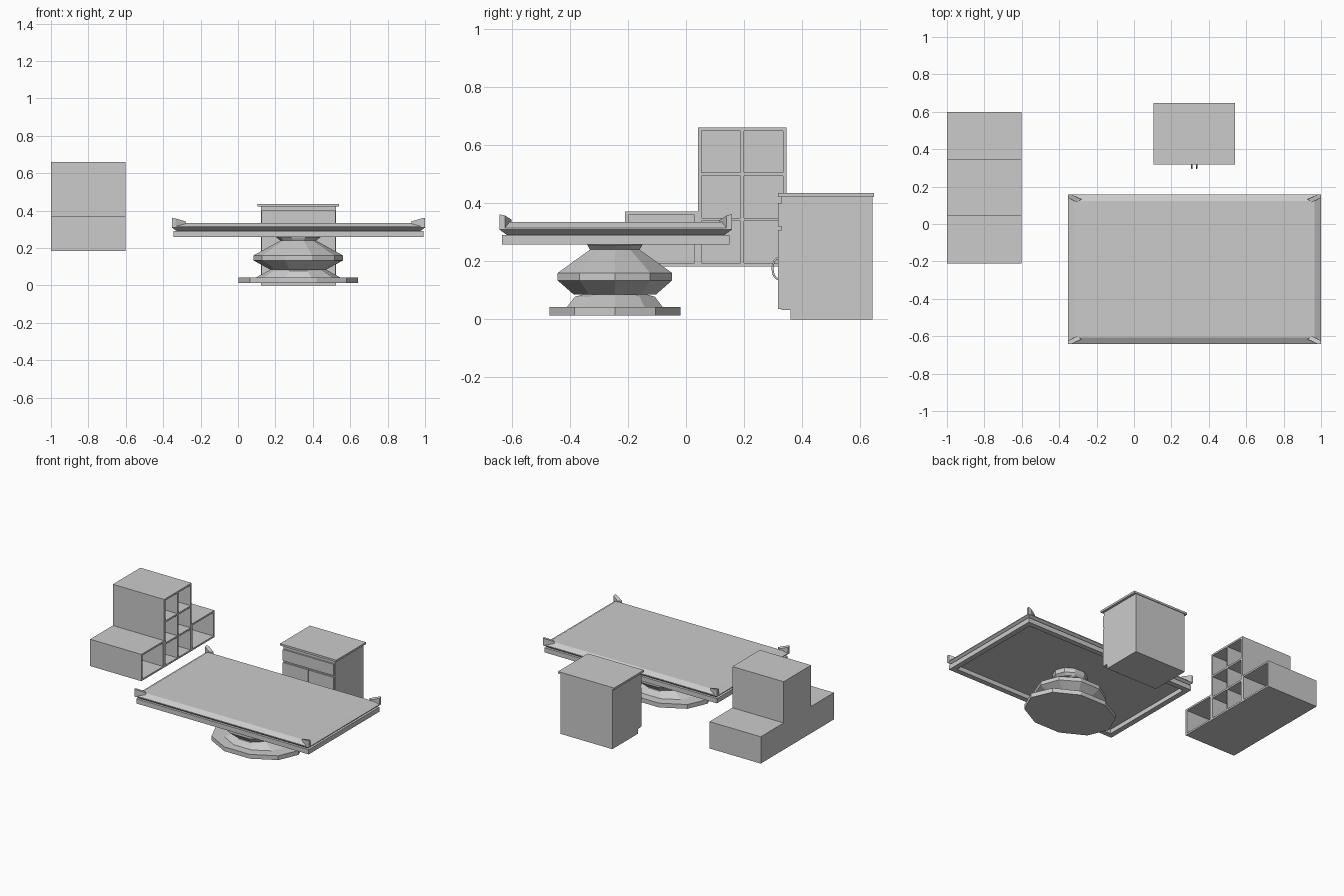
import bpy, bmesh, math

if "Cube" in bpy.data.objects:
    bpy.data.objects.remove(bpy.data.objects["Cube"])


def finish(name, bm):
    bmesh.ops.recalc_face_normals(bm, faces=bm.faces)
    me = bpy.data.meshes.new(name)
    bm.to_mesh(me)
    bm.free()
    ob = bpy.data.objects.new(name, me)
    bpy.context.collection.objects.link(ob)
    return ob


def loft(name, rings):
    """Skin a stack of equal-sized point rings and cap both ends."""
    bm = bmesh.new()
    vs = [[bm.verts.new(p) for p in r] for r in rings]
    n = len(rings[0])
    for a, b in zip(vs, vs[1:]):
        for i in range(n):
            j = (i + 1) % n
            bm.faces.new((a[i], a[j], b[j], b[i]))
    bm.faces.new(vs[0])
    bm.faces.new(vs[-1])
    return finish(name, bm)


def boxes(name, items):
    """One object from (x0, x1, y0, y1, z0, z1) boxes."""
    bm = bmesh.new()
    for x0, x1, y0, y1, z0, z1 in items:
        vs = bmesh.ops.create_cube(bm, size=1)['verts']
        for v in vs:
            v.co.x = x1 if v.co.x > 0 else x0
            v.co.y = y1 if v.co.y > 0 else y0
            v.co.z = z1 if v.co.z > 0 else z0
    return finish(name, bm)


# Table top: bevelled slab, groove and hollow lower frame
X0, X1, Y0, Y1 = -0.353, 1.0, -0.642, 0.158


def rect(inset, z):
    a, b, c, d = X0 + inset, X1 - inset, Y0 + inset, Y1 - inset
    return [(a, c, z), (b, c, z), (b, d, z), (a, d, z)]


loft("table_top", [rect(i, z) for i, z in [
    (0.035, 0.335), (0, 0.315), (0, 0.309), (0.025, 0.291),
    (0.008, 0.291), (0.008, 0.258), (0.045, 0.258), (0.045, 0.288)]])

# Corner fins, mirrored to the four corners
plan = [(0, 0.018), (0, 0), (0.018, 0), (0.072, 0.026), (0.05, 0.042)]
tops = [0.358, 0.362, 0.358, 0.343, 0.343]
for cx, sx, side in ((X0, 1, "left"), (X1, -1, "right")):
    for cy, sy, end in ((Y0, 1, "front"), (Y1, -1, "back")):
        pts = [(cx + sx * x, cy + sy * y) for x, y in plan]
        loft(f"corner_fin_{end}_{side}", [
            [(x, y, 0.31) for x, y in pts],
            [(x, y, z) for (x, y), z in zip(pts, tops)]])

# Ten-sided oval pedestal: (z, half width x, half width y)
profile = [(0.013, 0.32, 0.237), (0.043, 0.32, 0.237), (0.043, 0.225, 0.173),
           (0.078, 0.16, 0.145), (0.09, 0.14, 0.10), (0.085, 0.15, 0.148),
           (0.134, 0.24, 0.207), (0.16, 0.24, 0.207), (0.24, 0.095, 0.09),
           (0.257, 0.118, 0.1), (0.288, 0.118, 0.1)]
loft("pedestal", [[(0.322 + a * math.cos(k * math.pi / 5),
                    -0.245 + b * math.sin(k * math.pi / 5), z)
                   for k in range(10)] for z, a, b in profile])

# Cabinet body, plinth and top board
boxes("cabinet_body", [(0.122, 0.523, 0.328, 0.642, 0.033, 0.421)])
boxes("cabinet_plinth", [(0.122, 0.523, 0.36, 0.642, 0, 0.033)])
boxes("cabinet_top", [(0.105, 0.54, 0.317, 0.647, 0.421, 0.435)])
boxes("cabinet_drawer", [(0.125, 0.52, 0.317, 0.328, 0.32, 0.40)])
boxes("cabinet_doors", [(0.125, 0.321, 0.317, 0.328, 0.035, 0.308),
                        (0.324, 0.52, 0.317, 0.328, 0.035, 0.308)])

# Curved door handles
for x, side in ((0.31, "left"), (0.335, "right")):
    cu = bpy.data.curves.new("door_handle_" + side, 'CURVE')
    cu.dimensions = '3D'
    cu.bevel_depth = 0.004
    cu.bevel_resolution = 1
    cu.use_fill_caps = True
    sp = cu.splines.new('POLY')
    sp.points.add(8)
    for k, p in enumerate(sp.points):
        t = math.pi * k / 8
        p.co = (x, 0.318 - 0.02 * math.sin(t), 0.175 + 0.036 * math.cos(t), 1)
    bpy.context.collection.objects.link(
        bpy.data.objects.new("door_handle_" + side, cu))

# Stepped cubby shelf opening to +x: each unit is a back, frame and dividers
SX0, SX1, T = -1.0, -0.602, 0.012


def cubby(name, y0, y1, z0, z1, cols=1, rows=1):
    parts = [(SX0, SX0 + T, y0, y1, z0, z1)]
    for i in range(cols + 1):
        y = y0 + (y1 - y0 - T) * i / cols
        parts.append((SX0, SX1, y, y + T, z0, z1))
    for i in range(rows + 1):
        z = z0 + (z1 - z0 - T) * i / rows
        parts.append((SX0, SX1, y0, y1, z, z + T))
    boxes(name, parts)


cubby("shelf_tower", 0.042, 0.346, 0.183, 0.66, 2, 3)
cubby("shelf_front_step", -0.21, 0.042, 0.183, 0.371)
cubby("shelf_back_step", 0.346, 0.6, 0.183, 0.371)
